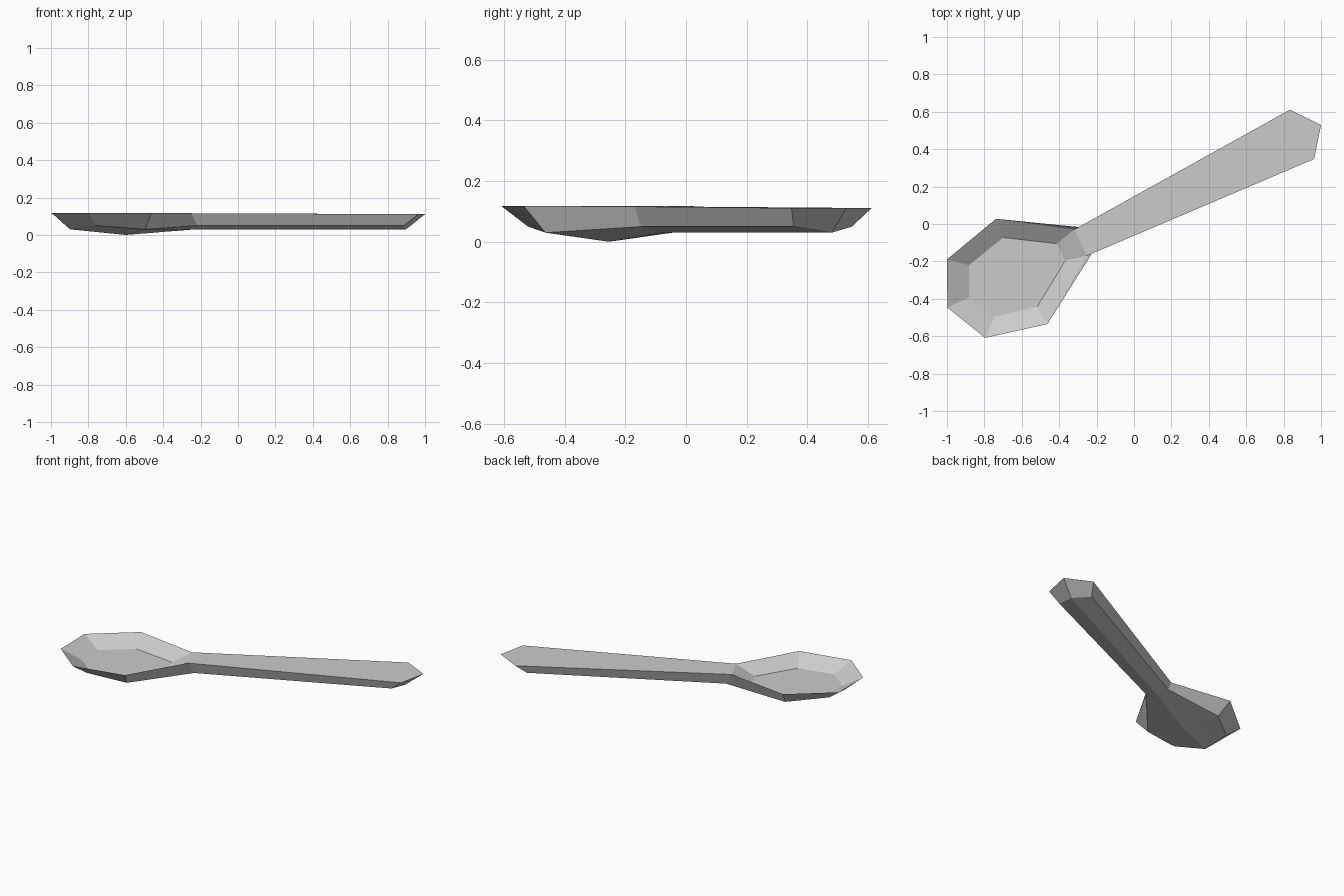
import bpy
import bmesh
import math
from mathutils import Matrix

cube = bpy.data.objects.get("Cube")
if cube:
    bpy.data.objects.remove(cube, do_unlink=True)

metal = bpy.data.materials.new("grey metal")
metal.use_nodes = True
colour = (0.6, 0.6, 0.6, 1)
metal.diffuse_color = colour
metal.node_tree.nodes["Principled BSDF"].inputs["Base Color"].default_value = colour

# Stations along the spoon, as (distance, half width, height); zero width is on the axis.
# Order: bowl tip, bowl end, bowl middle, neck, handle end, handle tip.
RIM = [(-1.11, 0, .118), (-1.0, .233, .118), (-.668, .313, .118),
       (-.317, .078, .116), (1.0, .147, .111), (1.113, 0, .111)]
LOWER = [(-1.0, 0, .03), (-.928, .17, .05), (-.668, .233, .03),
         (-.28, .073, .05), (.935, .107, .05), (1.0, 0, .03)]
KEEL = [(-1.0, 0, .03), (-.668, 0, 0), (-.255, 0, .03), (1.0, 0, .03)]
FLOOR = [(-.98, 0, .053), (-.908, .154, .053), (-.677, .206, .053), (-.435, .051, .053)]

bm = bmesh.new()


def row(stations, side):
    return [bm.verts.new((u, side * w, z)) for u, w, z in stations]


left = {name: row(pts, 1) for name, pts in
        (("rim", RIM), ("low", LOWER), ("floor", FLOOR))}
right = {name: row(pts, -1) for name, pts in
         (("rim", RIM), ("low", LOWER), ("floor", FLOOR))}
keel = row(KEEL, 1)

for side in (left, right):
    rim, low, floor = side["rim"], side["low"], side["floor"]
    # Outer walls
    for i in range(5):
        bm.faces.new((rim[i], rim[i + 1], low[i + 1], low[i]))
    # Inner bowl walls
    for i in range(3):
        bm.faces.new((rim[i], rim[i + 1], floor[i + 1], floor[i]))
    # Underside from the walls down to the keel
    bm.faces.new((low[1], keel[1], keel[0]))
    bm.faces.new((low[1], low[2], keel[1]))
    bm.faces.new((low[2], low[3], keel[2], keel[1]))
    bm.faces.new((low[3], low[4], keel[3], keel[2]))

# Bowl floor, neck slope and flat handle top
bm.faces.new(left["floor"] + right["floor"][:0:-1])
bm.faces.new((left["rim"][3], right["rim"][3], right["floor"][3], left["floor"][3]))
bm.faces.new(left["rim"][3:] + right["rim"][4:2:-1])

# Weld the two halves along the axis and turn the spoon to its diagonal
bmesh.ops.remove_doubles(bm, verts=bm.verts, dist=0.001)
bmesh.ops.recalc_face_normals(bm, faces=bm.faces)
bm.transform(Matrix.Translation((0, .04, 0)) @ Matrix.Rotation(math.radians(26.06), 4, "Z"))

mesh = bpy.data.meshes.new("spoon")
bm.to_mesh(mesh)
bm.free()
mesh.materials.append(metal)
spoon = bpy.data.objects.new("spoon", mesh)
bpy.context.collection.objects.link(spoon)
